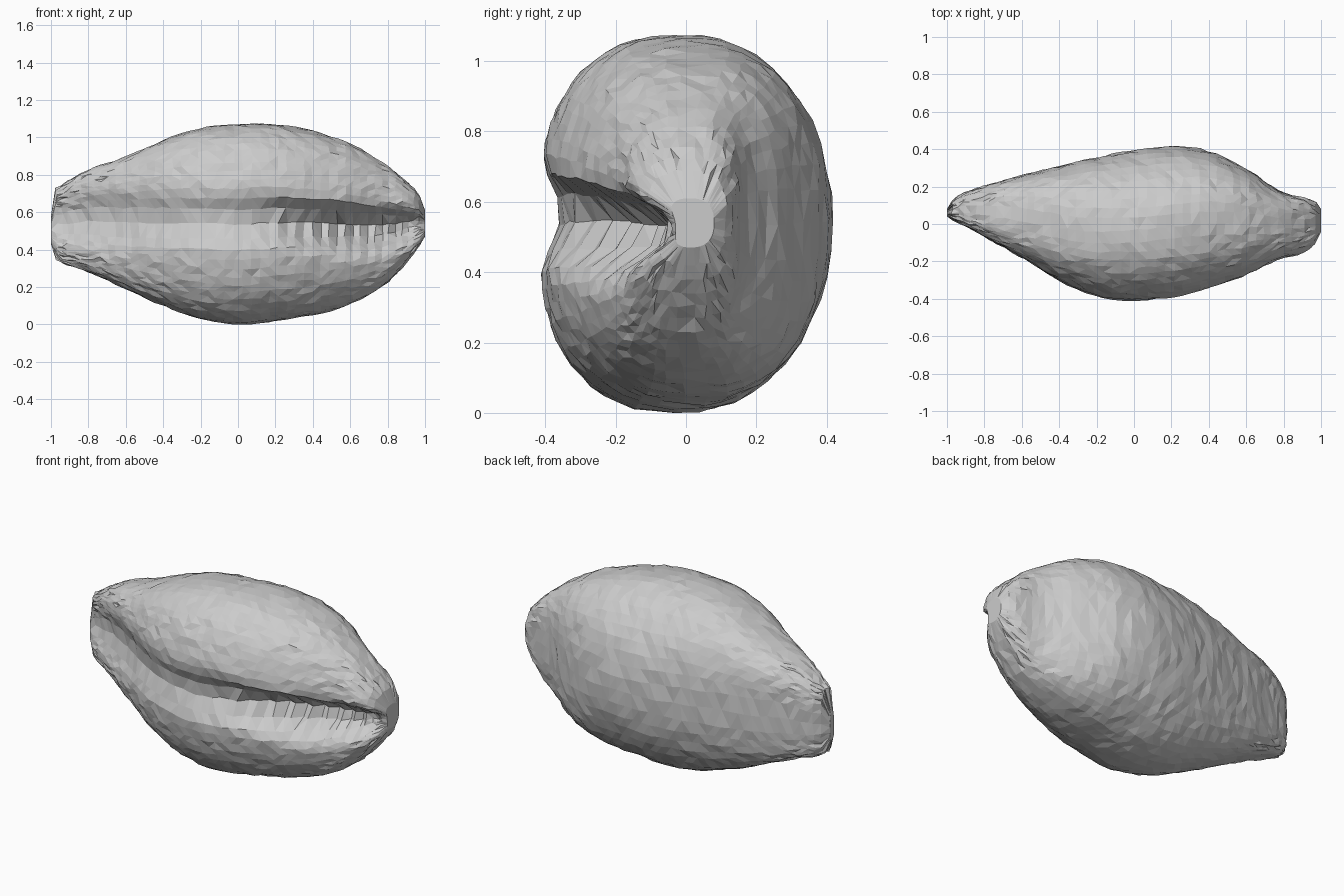
import bpy, bmesh, math, random

if "Cube" in bpy.data.objects:
    bpy.data.objects.remove(bpy.data.objects["Cube"])

random.seed(4)

# Stations along the shell: x, z low, z high, y front, y back,
# groove depth, groove half width above, below, front roundness, back roundness
STATIONS = [
    (-1.00, 0.43, 0.58, 0.04, 0.08, 0.00, 0.07, 0.07, 3.0, 3.0),
    (-0.98, 0.36, 0.71, 0.02, 0.11, 0.02, 0.09, 0.09, 3.4, 3.3),
    (-0.94, 0.33, 0.745, 0.00, 0.15, 0.04, 0.10, 0.10, 3.6, 3.5),
    (-0.80, 0.28, 0.825, -0.08, 0.205, 0.06, 0.12, 0.12, 3.6, 3.5),
    (-0.60, 0.19, 0.895, -0.19, 0.26, 0.06, 0.12, 0.12, 3.2, 3.1),
    (-0.40, 0.10, 0.985, -0.31, 0.31, 0.055, 0.11, 0.11, 2.8, 2.6),
    (-0.20, 0.03, 1.05, -0.395, 0.355, 0.055, 0.11, 0.11, 2.55, 2.35),
    (0.00, 0.00, 1.07, -0.42, 0.395, 0.065, 0.11, 0.11, 2.5, 2.15),
    (0.20, 0.02, 1.07, -0.405, 0.415, 0.10, 0.10, 0.11, 2.5, 2.1),
    (0.40, 0.05, 1.035, -0.355, 0.39, 0.17, 0.085, 0.11, 2.5, 2.3),
    (0.60, 0.11, 0.965, -0.28, 0.295, 0.20, 0.08, 0.12, 2.6, 2.7),
    (0.78, 0.21, 0.86, -0.20, 0.175, 0.17, 0.075, 0.11, 2.6, 3.1),
    (0.90, 0.33, 0.765, -0.165, 0.145, 0.13, 0.07, 0.09, 2.6, 3.4),
    (0.97, 0.42, 0.69, -0.12, 0.115, 0.08, 0.06, 0.07, 2.5, 3.0),
    (1.00, 0.47, 0.61, -0.06, 0.08, 0.03, 0.05, 0.05, 2.5, 2.5),
]
RINGS, SIDES = 50, 54


def sample(x):
    """Smooth (Catmull-Rom style) interpolation of the stations."""
    n = len(STATIONS)
    i = max(k for k in range(n - 1) if STATIONS[k][0] <= x or k == 0)
    p, q = STATIONS[i], STATIONS[i + 1]
    a, b = STATIONS[max(i - 1, 0)], STATIONS[min(i + 2, n - 1)]
    h = q[0] - p[0]
    t = (x - p[0]) / h
    out = []
    for k in range(1, len(p)):
        s = (q[k] - p[k]) / h
        m0 = (q[k] - a[k]) / (q[0] - a[0]) if i > 0 else s
        m1 = (b[k] - p[k]) / (b[0] - p[0]) if i < n - 2 else s
        out.append(p[k] * (2*t**3 - 3*t*t + 1) + q[k] * (3*t*t - 2*t**3)
                   + h * (m0 * (t**3 - 2*t*t + t) + m1 * (t**3 - t*t)))
    return out


def spow(v, e):
    return math.copysign(abs(v) ** e, v)


bm = bmesh.new()
rings = []
for r in range(RINGS):
    u = -1 + 2 * r / (RINGS - 1)
    x = 0.7 * u + 0.3 * math.sin(u * math.pi / 2)   # denser at the ends
    z0, z1, y0, y1, depth, w_up, w_low, n_front, n_back = sample(x)
    cz, hz, cy, hy = (z0 + z1) / 2, (z1 - z0) / 2, (y0 + y1) / 2, (y1 - y0) / 2
    zg = 0.56 - 0.03 * max(0, min(1, (x - 0.2) / 0.4))
    ring = []
    for s in range(SIDES):
        f = 2 * math.pi * s / SIDES
        a = f - 0.2 * math.sin(f)                   # denser at the front mouth
        c, d = -math.cos(a), math.sin(a)
        n = n_front if c < 0 else n_back
        y = cy + hy * spow(c, 2 / n)
        z = cz + hz * spow(d, 2 / n)
        # mouth groove, toothed toward the right end
        if c < 0:
            w = w_up if z > zg else w_low
            g = math.exp(-abs((z - zg) / w) ** 2.6)
            tooth = 1
            if 0.2 < x < 0.93 and z < zg + 0.04:
                tooth = random.uniform(0.82, 0.92) if r % 2 else 1.06
            y += depth * g * tooth
        j = 0.006 if 0 < r < RINGS - 1 else 0
        ring.append(bm.verts.new((x + random.uniform(-j, j),
                                  y + random.uniform(-j, j) * 0.8,
                                  max(0, z + random.uniform(-j, j) * 0.8))))
    rings.append(ring)

# Shell skin
for p, q in zip(rings, rings[1:]):
    for s in range(SIDES):
        t = (s + 1) % SIDES
        bm.faces.new((p[s], p[t], q[t], q[s]))
bm.faces.new(rings[0])
bm.faces.new(rings[-1][::-1])

bmesh.ops.triangulate(bm, faces=bm.faces[:])
bmesh.ops.recalc_face_normals(bm, faces=bm.faces[:])
mesh = bpy.data.meshes.new("cowrie_shell")
bm.to_mesh(mesh)
bm.free()
shell = bpy.data.objects.new("cowrie_shell", mesh)
bpy.context.collection.objects.link(shell)
